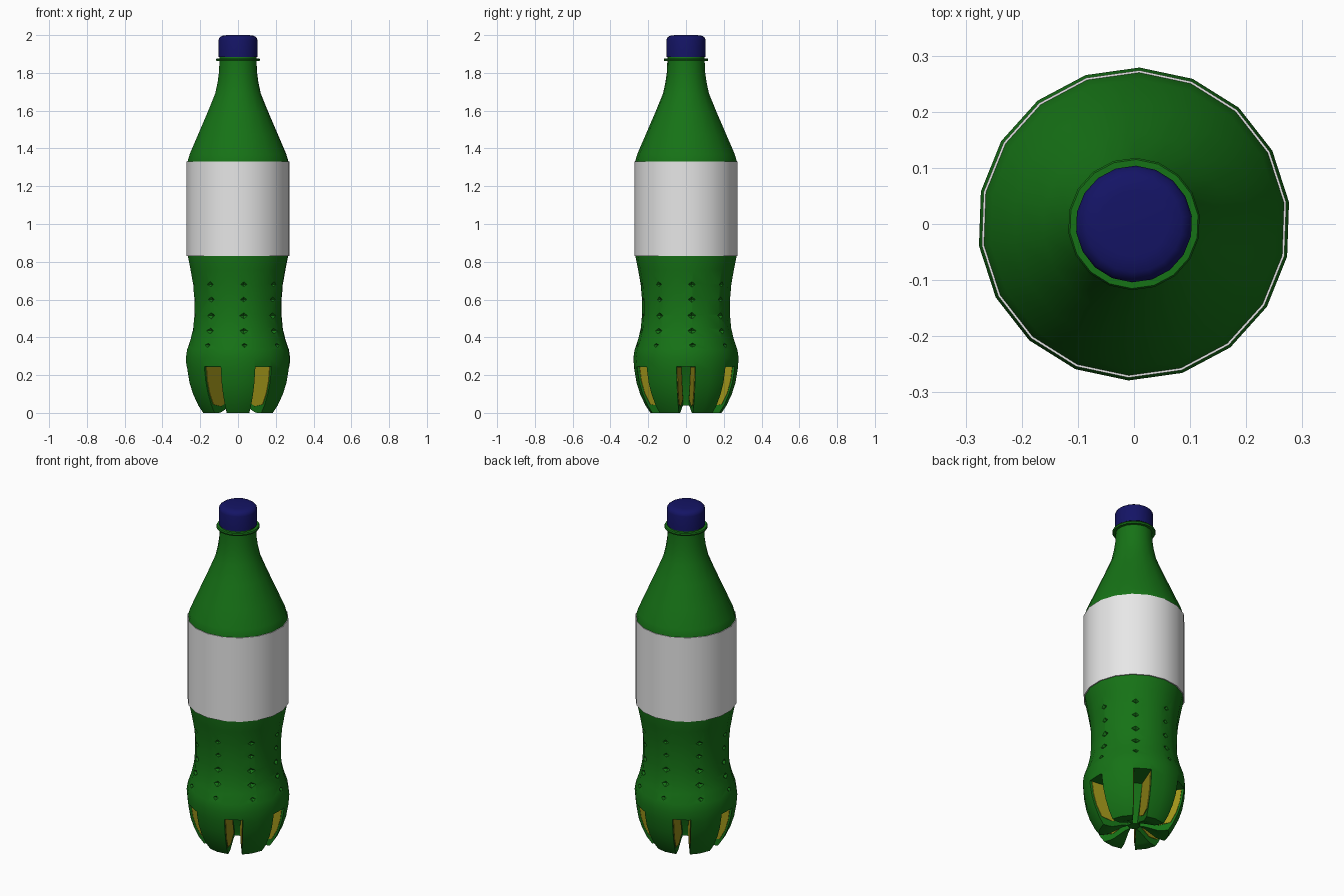
import bpy, bmesh, math
from mathutils import Matrix, Vector

if "Cube" in bpy.data.objects:
    bpy.data.objects.remove(bpy.data.objects["Cube"], do_unlink=True)

SIDES = 18
GROOVES = 6


def material(name, rgb):
    m = bpy.data.materials.new(name)
    m.use_nodes = True
    m.diffuse_color = (*rgb, 1)
    m.node_tree.nodes["Principled BSDF"].inputs["Base Color"].default_value = (*rgb, 1)
    return m


green = material("bottle green", (0.008, 0.17, 0.008))
blue = material("cap blue", (0.007, 0.007, 0.13))
white = material("label white", (0.8, 0.8, 0.8))
yellow = material("groove yellow", (0.34, 0.29, 0.01))


def add_object(name, bm, mat):
    bmesh.ops.recalc_face_normals(bm, faces=bm.faces)
    me = bpy.data.meshes.new(name)
    bm.to_mesh(me)
    bm.free()
    me.materials.append(mat)
    ob = bpy.data.objects.new(name, me)
    bpy.context.collection.objects.link(ob)
    return ob


def smooth(ob, degrees=35):
    bpy.ops.object.select_all(action="DESELECT")
    ob.select_set(True)
    bpy.context.view_layer.objects.active = ob
    bpy.ops.object.shade_smooth_by_angle(angle=math.radians(degrees))


def lathe(name, profile, mat, closed=False):
    """Turn a list of (radius, height) points around the z axis."""
    bm = bmesh.new()
    verts = [bm.verts.new((r, 0, z)) for r, z in profile]
    edges = [bm.edges.new(p) for p in zip(verts, verts[1:])]
    if closed:
        edges.append(bm.edges.new((verts[-1], verts[0])))
    bmesh.ops.spin(bm, geom=verts + edges, axis=(0, 0, 1), cent=(0, 0, 0),
                   angle=math.tau, steps=SIDES)
    bmesh.ops.remove_doubles(bm, verts=bm.verts, dist=1e-5)
    bmesh.ops.rotate(bm, verts=bm.verts, cent=(0, 0, 0),
                     matrix=Matrix.Rotation(math.radians(8), 3, "Z"))
    return add_object(name, bm, mat)


def half_width(r):
    """Half width of a base groove, narrowing towards the axis."""
    return 0.015 + (r - 0.03) * 0.145


def prism(bm, profile, side_a, side_b, angle):
    """Join two (radius, height) outlines, offset sideways, into a solid."""
    rot = Matrix.Rotation(angle, 3, "Z")
    a = [bm.verts.new(rot @ Vector((r, side_a(r), z))) for r, z in profile]
    b = [bm.verts.new(rot @ Vector((r, side_b(r), z))) for r, z in profile]
    bm.faces.new(a)
    bm.faces.new(b[::-1])
    for i in range(len(a)):
        j = (i + 1) % len(a)
        bm.faces.new((a[i], b[i], b[j], a[j]))


# Bottle body with a hollowed foot, waist, shoulder and neck
foot = [(0, 0.045), (0.06, 0.035), (0.13, 0.004), (0.15, 0), (0.188, 0)]
wall = [(0.215, 0.04), (0.243, 0.1), (0.262, 0.16), (0.274, 0.23), (0.279, 0.29),
        (0.272, 0.335), (0.253, 0.39), (0.239, 0.45), (0.233, 0.52), (0.233, 0.6),
        (0.24, 0.68), (0.254, 0.76), (0.268, 0.83), (0.27, 0.88), (0.27, 1.33),
        (0.258, 1.37), (0.215, 1.47), (0.163, 1.59), (0.122, 1.69), (0.109, 1.75),
        (0.102, 1.8), (0.099, 1.86), (0.099, 1.9), (0, 1.9)]
body = lathe("bottle_body", foot + wall, green)

# Cutters: wedge grooves under the base
bm = bmesh.new()
groove_profile = [(0.03, -0.05), (0.33, -0.05), (0.33, 0.245), (0.11, 0.245), (0.03, 0.06)]
for k in range(GROOVES):
    prism(bm, groove_profile, half_width, lambda r: -half_width(r), k * math.tau / GROOVES)
groove_cutter = add_object("groove_cutter", bm, green)

# Cutters: columns of small diamond dimples around the waist
bm = bmesh.new()
rows = [(0.36, 0.264, 0.8), (0.435, 0.242, 1.0), (0.515, 0.233, 1.0),
        (0.60, 0.233, 0.85), (0.68, 0.24, 0.85)]
for column in range(8):
    rot = Matrix.Rotation(math.radians(7.5 + 45 * column), 4, "Z")
    for z, r, size in rows:
        bmesh.ops.create_uvsphere(
            bm, u_segments=4, v_segments=2, radius=size,
            matrix=rot @ Matrix.Translation((r, 0, z)) @ Matrix.Diagonal((0.02, 0.026, 0.018, 1)))
dimple_cutter = add_object("dimple_cutter", bm, green)

for cutter in (groove_cutter, dimple_cutter):
    cutter.hide_render = True
    mod = body.modifiers.new(cutter.name, "BOOLEAN")
    mod.operation = "DIFFERENCE"
    mod.solver = "EXACT"
    mod.object = cutter

# Bake the cuts and drop the cutters
bpy.context.view_layer.update()
cut = bpy.data.meshes.new_from_object(body.evaluated_get(bpy.context.evaluated_depsgraph_get()))
body.modifiers.clear()
body.data = cut
for cutter in (groove_cutter, dimple_cutter):
    bpy.data.objects.remove(cutter, do_unlink=True)
cut.materials.clear()
cut.materials.append(green)
for p in cut.polygons:
    p.material_index = 0
smooth(body, 30)

# Yellow plates on both walls of every groove, leaving a green rim
bm = bmesh.new()
plate = [(0.115, 0.242), (0.256, 0.242), (0.247, 0.17), (0.228, 0.105), (0.196, 0.045),
         (0.13, 0.035), (0.06, 0.07)]
for k in range(GROOVES):
    for s in (-1, 1):
        prism(bm, plate, lambda r: s * (half_width(r) + 0.001),
              lambda r: s * (half_width(r) - 0.003), k * math.tau / GROOVES)
add_object("groove_walls", bm, yellow)

# Wrapped label
label = lathe("label", [(0.268, 0.83), (0.274, 0.83), (0.274, 1.33), (0.268, 1.33)],
              white, closed=True)
smooth(label)

# Neck ring
ring = lathe("neck_ring", [(0.09, 1.862), (0.115, 1.862), (0.118, 1.87), (0.115, 1.877),
                           (0.09, 1.877)], green, closed=True)
smooth(ring)

# Screw cap
cap = lathe("cap", [(0, 1.885), (0.104, 1.885), (0.104, 1.972), (0.1, 1.986), (0.086, 1.996),
                    (0.06, 2.0), (0, 2.0)], blue)
smooth(cap, 40)
